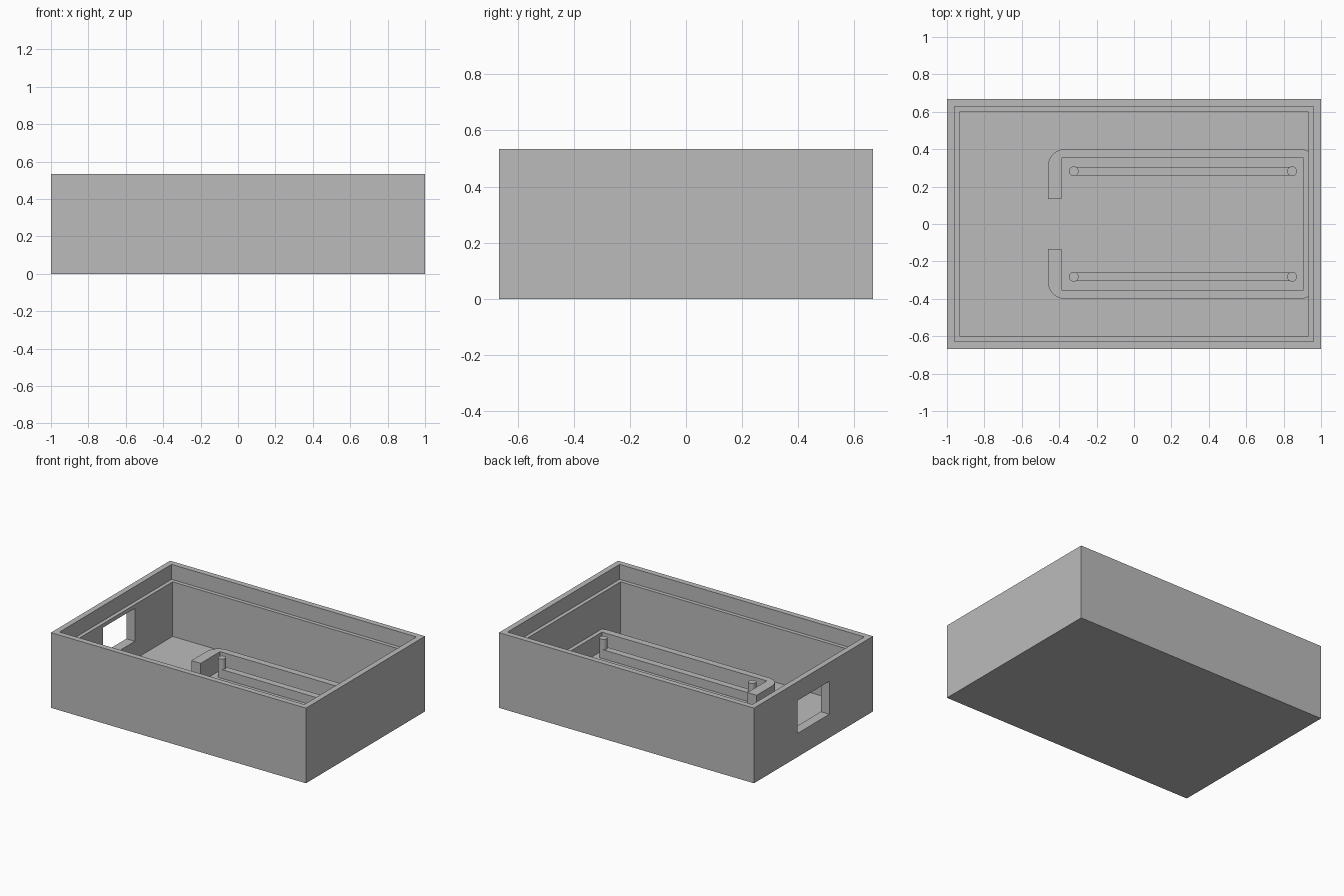
import bpy
import bmesh
from math import sin, cos, radians, sqrt

cube = bpy.data.objects.get("Cube")
if cube:
    bpy.data.objects.remove(cube, do_unlink=True)

GREY = (0.5, 0.5, 0.5, 1.0)
grey = bpy.data.materials.new("plain grey")
grey.use_nodes = True
grey.diffuse_color = GREY
grey.node_tree.nodes["Principled BSDF"].inputs["Base Color"].default_value = GREY

FLOOR = 0.04
TRAY_TOP = 0.173


def finish(name, bm):
    bmesh.ops.recalc_face_normals(bm, faces=bm.faces)
    mesh = bpy.data.meshes.new(name)
    bm.to_mesh(mesh)
    bm.free()
    mesh.materials.append(grey)
    obj = bpy.data.objects.new(name, mesh)
    bpy.context.collection.objects.link(obj)
    return obj


def prism(name, outline, z0, z1):
    """Extrude a flat outline from z0 up to z1."""
    bm = bmesh.new()
    face = bm.faces.new([bm.verts.new((x, y, z0)) for x, y in outline])
    grown = bmesh.ops.extrude_face_region(bm, geom=[face])["geom"]
    tops = [v for v in grown if isinstance(v, bmesh.types.BMVert)]
    bmesh.ops.translate(bm, verts=tops, vec=(0, 0, z1 - z0))
    return finish(name, bm)


def block(name, x0, x1, y0, y1, z0, z1):
    return prism(name, [(x0, y0), (x1, y0), (x1, y1), (x0, y1)], z0, z1)


# Case: stacked rectangles, up the outside, over the rim, down past the ledge
bm = bmesh.new()
rings = []
for inset, z in [(0, 0), (0, 0.533), (0.04, 0.533), (0.04, 0.427),
                 (0.067, 0.427), (0.067, FLOOR)]:
    hx, hy = 1 - inset, 0.667 - inset
    rings.append([bm.verts.new((sx * hx, sy * hy, z))
                  for sx, sy in [(-1, -1), (1, -1), (1, 1), (-1, 1)]])
for low, high in zip(rings, rings[1:]):
    for i in range(4):
        j = (i + 1) % 4
        bm.faces.new((low[i], low[j], high[j], high[i]))
bm.faces.new(rings[0])
bm.faces.new(rings[-1])
case = finish("case", bm)

# Rectangular opening through the right wall
cutter = block("opening_cutter", -1.1, -0.85, -0.177, 0.177, 0.167, 0.4)
cutter.hide_render = True
mod = case.modifiers.new("opening", "BOOLEAN")
mod.operation = "DIFFERENCE"
mod.solver = "EXACT"
mod.object = cutter
bpy.context.view_layer.objects.active = case
bpy.ops.object.modifier_apply(modifier=mod.name)
bpy.data.objects.remove(cutter, do_unlink=True)

# Tray wall: a C-shaped outline with rounded corners and a gap facing the opening
LEFT, END, HALF, R = -0.46, 0.933, 0.4, 0.09
IN_LEFT, IN_END, IN_HALF, GAP = -0.387, 0.905, 0.352, 0.135
arc_x = 0.89
clip_y = HALF - R + sqrt(R * R - (END - arc_x) ** 2)
upper = [(IN_END, IN_HALF), (IN_LEFT, IN_HALF), (IN_LEFT, GAP), (LEFT, GAP)]
for step in range(9):
    a = radians(180 - step * 90 / 8)
    upper.append((LEFT + R + R * cos(a), HALF - R + R * sin(a)))
for step in range(4):
    a = radians(90 - step * 10)
    upper.append((arc_x + R * cos(a), HALF - R + R * sin(a)))
upper.append((END, clip_y))
lower = [(x, -y) for x, y in reversed(upper)]
prism("tray_wall", upper + lower, FLOOR, TRAY_TOP)

# Low sill across the gap
block("tray_gap_sill", LEFT, IN_LEFT, -GAP, GAP, FLOOR, FLOOR + 0.006)

# Support ribs with a peg at each end
PEG_X, PEG_Y, PEG_R = (-0.322, 0.845), 0.282, 0.026
for side, sy in (("left", 1), ("right", -1)):
    y = sy * PEG_Y
    block("support_rib_" + side, *PEG_X, y - 0.024, y + 0.024, FLOOR, 0.103)
    for n, x in enumerate(PEG_X, 1):
        circle = [(x + PEG_R * cos(radians(a)), y + PEG_R * sin(radians(a)))
                  for a in range(0, 360, 12)]
        peg = prism(f"peg_{side}_{n}", circle, FLOOR, 0.176)
        bpy.ops.object.select_all(action="DESELECT")
        peg.select_set(True)
        bpy.context.view_layer.objects.active = peg
        bpy.ops.object.shade_smooth_by_angle(angle=radians(30))
